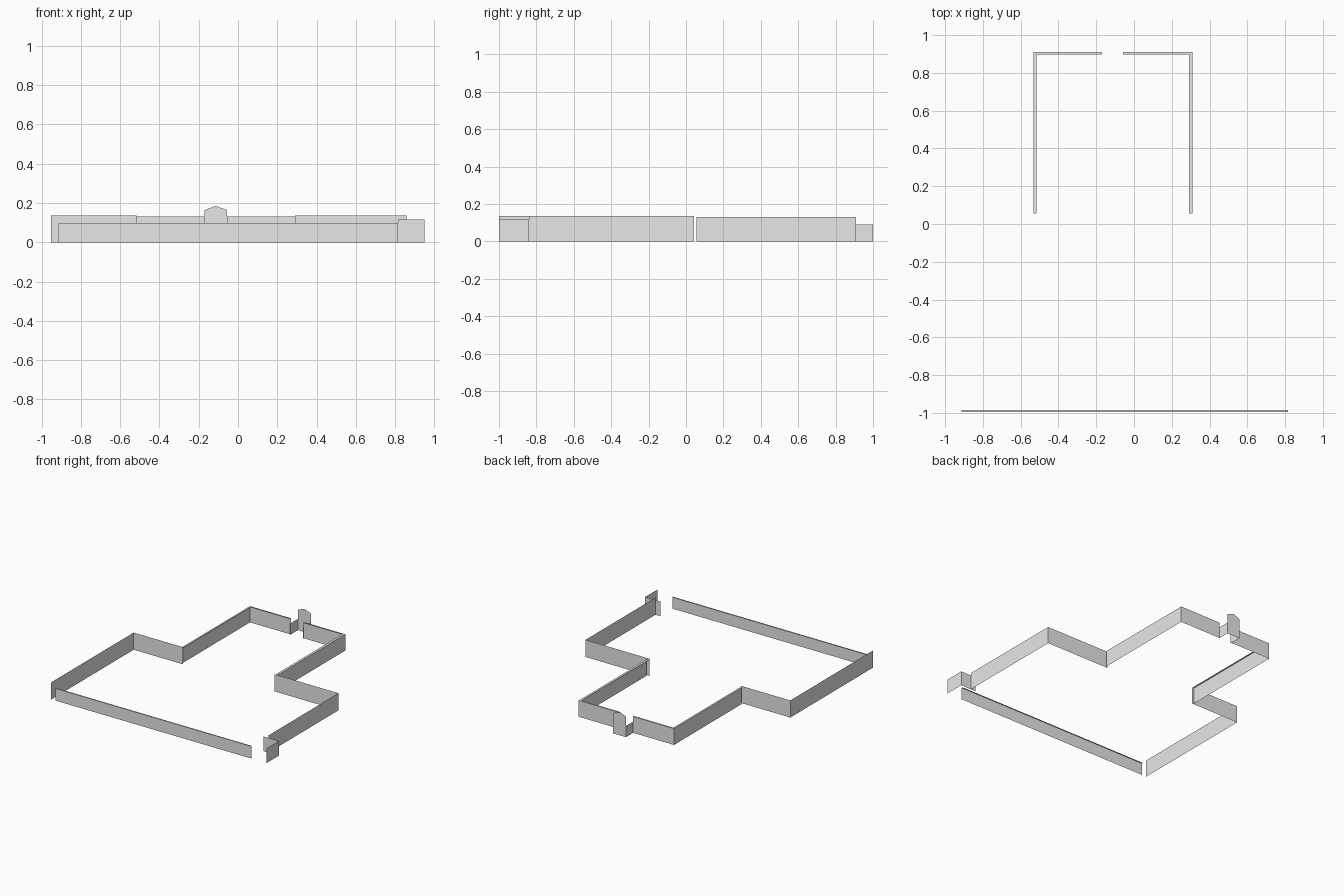
import bpy
import bmesh

cube = bpy.data.objects.get("Cube")
if cube:
    bpy.data.objects.remove(cube, do_unlink=True)

grey = bpy.data.materials.new("wall_grey")
grey.use_nodes = True
GREY = (0.8, 0.8, 0.8, 1)
grey.diffuse_color = GREY
grey.node_tree.nodes["Principled BSDF"].inputs["Base Color"].default_value = GREY


def build(name, polygons):
    """Make one object from a few flat panels."""
    bm = bmesh.new()
    for points in polygons:
        bm.faces.new([bm.verts.new(p) for p in points])
    bmesh.ops.remove_doubles(bm, verts=bm.verts, dist=0.0005)
    mesh = bpy.data.meshes.new(name)
    bm.to_mesh(mesh)
    bm.free()
    mesh.materials.append(grey)
    obj = bpy.data.objects.new(name, mesh)
    bpy.context.collection.objects.link(obj)
    return obj


def panel(a, b, height):
    """Upright sheet between two plan points."""
    return [(*a, 0), (*b, 0), (*b, height), (*a, height)]


def wall(name, path, height, ledge_path=None):
    """Sheet wall along a plan path, with an optional inward top ledge."""
    polygons = [panel(a, b, height) for a, b in zip(path, path[1:])]
    if ledge_path:
        for i in range(len(path) - 1):
            strip = (path[i], path[i + 1], ledge_path[i + 1], ledge_path[i])
            polygons.append([(*p, height) for p in strip])
    return build(name, polygons)


# Tall thin walls: long sides and the shoulders stepping inward
SHOULDER_Y = 0.043
wall("right_side_wall", [(-0.952, -1), (-0.952, SHOULDER_Y), (-0.518, SHOULDER_Y)], 0.137)
wall("left_side_wall", [(0.858, -0.84), (0.858, SHOULDER_Y), (0.291, SHOULDER_Y)], 0.137)

# Rear court walls, ledges turned inward
BACK, INNER = 0.91, 0.898
wall("right_rear_wall",
     [(-0.531, 0.055), (-0.531, BACK), (-0.17, BACK)], 0.13,
     [(-0.517, 0.055), (-0.517, INNER), (-0.17, INNER)])
wall("left_rear_wall",
     [(0.311, 0.055), (0.311, BACK), (-0.057, BACK)], 0.13,
     [(0.292, 0.055), (0.292, INNER), (-0.057, INNER)])

# Low front wall with a narrow ledge
wall("front_wall", [(-0.914, -0.996), (0.815, -0.996)], 0.097,
     [(-0.914, -0.986), (0.815, -0.986)])

# Corner gate: two panels meeting at a right angle
wall("corner_gate", [(0.815, -0.84), (0.95, -0.84), (0.95, -1)], 0.117)

# Rear porch: low cheeks and a gabled end panel
LEFT, RIGHT, END = -0.057, -0.17, 1.0
for name, x in (("left_porch_cheek", LEFT), ("right_porch_cheek", RIGHT)):
    wall(name, [(x, 0.9), (x, END)], 0.09)
build("porch_gable", [[(RIGHT, END, 0), (LEFT, END, 0), (LEFT, END, 0.164),
                       ((LEFT + RIGHT) / 2, END, 0.185), (RIGHT, END, 0.164)]])
